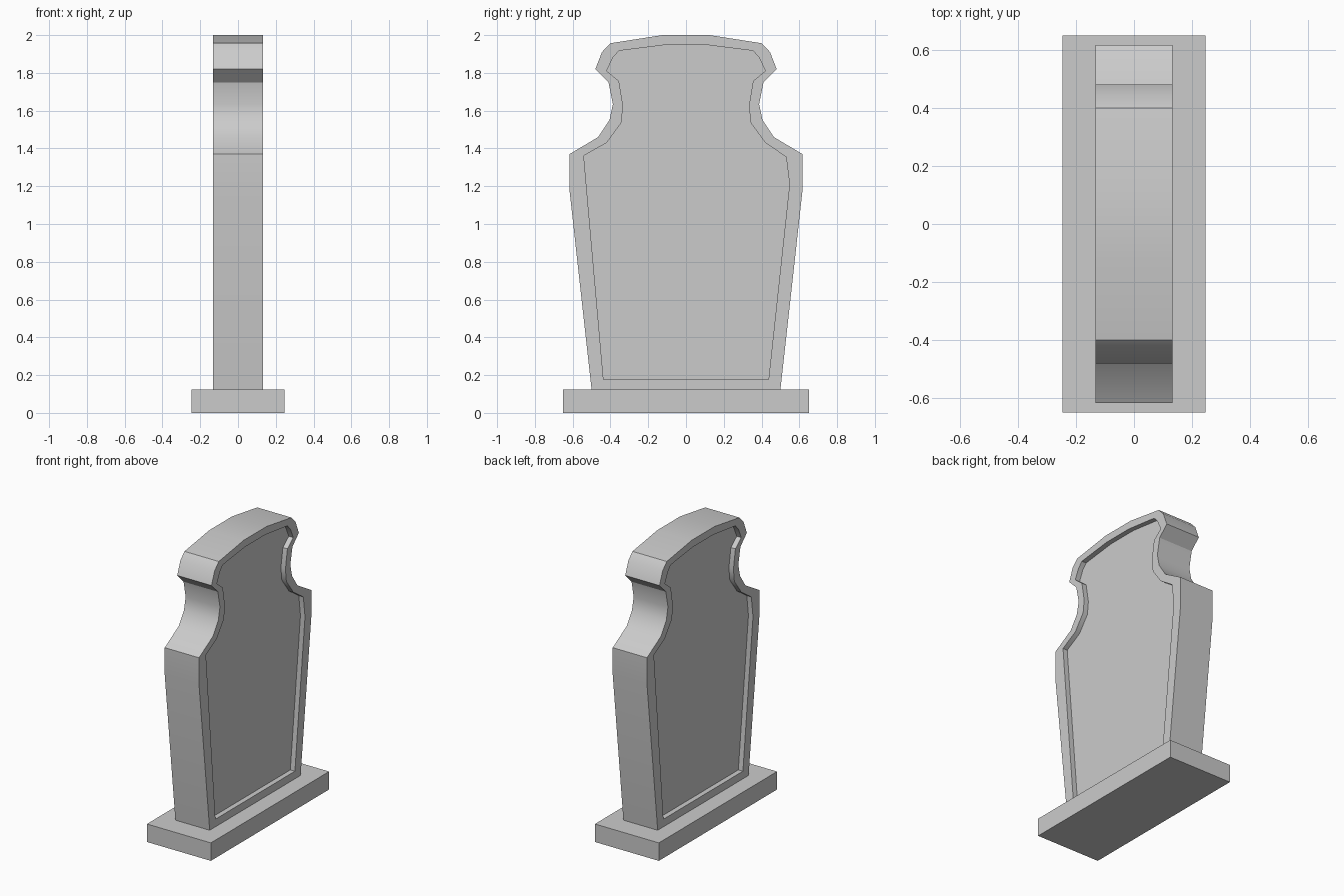
import bpy, bmesh, math

if "Cube" in bpy.data.objects:
    bpy.data.objects.remove(bpy.data.objects["Cube"])

HALF_T = 0.132      # half thickness of the stone
RECESS = 0.035      # depth of the sunken panels

# Half outlines (y, z), bottom to top
OUTER = [(0.50, 0.125), (0.617, 1.18), (0.617, 1.37), (0.465, 1.46), (0.405, 1.55),
         (0.387, 1.635), (0.41, 1.75), (0.48, 1.82), (0.445, 1.91), (0.40, 1.957), (0.125, 2.0)]
PANEL = [(0.437, 0.178), (0.548, 1.21), (0.53, 1.355), (0.42, 1.43), (0.343, 1.535),
         (0.333, 1.625), (0.355, 1.757), (0.42, 1.81), (0.388, 1.88), (0.355, 1.917), (0.11, 1.948)]
# The panel's other side runs straight up to the shoulder
PANEL_LEFT = [PANEL[0], (0.528, 1.21), (0.541, 1.362)] + PANEL[3:]


def closed(right, left):
    return right + [(-y, z) for y, z in reversed(left)]


def make_object(name, bm):
    bmesh.ops.recalc_face_normals(bm, faces=bm.faces)
    mesh = bpy.data.meshes.new(name)
    bm.to_mesh(mesh)
    bm.free()
    ob = bpy.data.objects.new(name, mesh)
    bpy.context.collection.objects.link(ob)
    return ob


def bridge(bm, a, b):
    for i in range(len(a)):
        j = (i + 1) % len(a)
        bm.faces.new((a[i], a[j], b[j], b[i]))


# Plinth
bm = bmesh.new()
bmesh.ops.create_cube(bm, size=1)
bmesh.ops.scale(bm, vec=(0.492, 1.30, 0.125), verts=bm.verts)
bmesh.ops.translate(bm, vec=(0, 0, 0.0625), verts=bm.verts)
make_object("plinth", bm)

# Headstone: rim, recess wall and sunken panel on each broad face
bm = bmesh.new()
rims = []
for side in (1, -1):
    panel = closed(PANEL, PANEL_LEFT) if side > 0 else closed(PANEL_LEFT, PANEL)
    loops = [[bm.verts.new((side * x, y, z)) for y, z in pts]
             for x, pts in ((HALF_T, closed(OUTER, OUTER)), (HALF_T, panel), (HALF_T - RECESS, panel))]
    bridge(bm, loops[0], loops[1])
    bridge(bm, loops[1], loops[2])
    bm.faces.new(loops[2])
    rims.append(loops[0])
bridge(bm, rims[0], rims[1])
stone = make_object("headstone", bm)

# Smooth the curved neck, keep the corners crisp
bpy.context.view_layer.objects.active = stone
stone.select_set(True)
bpy.ops.object.shade_smooth_by_angle(angle=math.radians(30))
